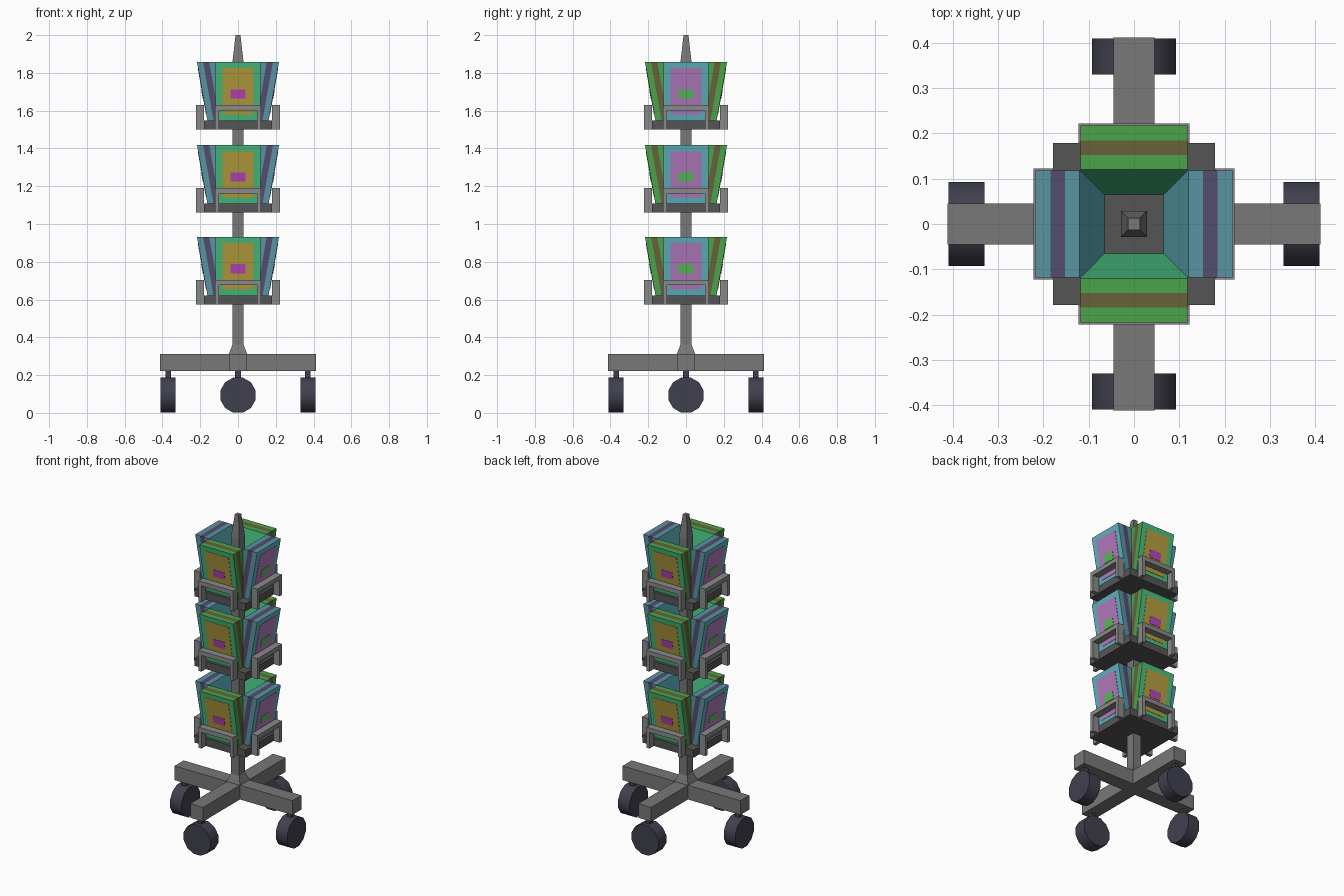
import bpy, bmesh
from math import pi
from mathutils import Matrix, Vector

if "Cube" in bpy.data.objects:
    bpy.data.objects.remove(bpy.data.objects["Cube"])


def material(name, hex_colour):
    m = bpy.data.materials.new(name)
    rgb = [int(hex_colour[i:i + 2], 16) / 255 for i in (0, 2, 4)]
    m.diffuse_color = [((c + 0.055) / 1.055) ** 2.4 for c in rgb] + [1]
    m.use_nodes = True
    m.node_tree.nodes["Principled BSDF"].inputs["Base Color"].default_value = m.diffuse_color
    return m


def finish(name, bm, mats, matrix=Matrix()):
    bmesh.ops.recalc_face_normals(bm, faces=bm.faces)
    bm.transform(matrix)
    me = bpy.data.meshes.new(name)
    bm.to_mesh(me)
    bm.free()
    for m in mats:
        me.materials.append(m)
    ob = bpy.data.objects.new(name, me)
    bpy.context.collection.objects.link(ob)
    return ob


def extrude_profile(name, points, direction, mats, matrix=Matrix()):
    bm = bmesh.new()
    face = bm.faces.new([bm.verts.new(p) for p in points])
    ext = bmesh.ops.extrude_face_region(bm, geom=[face])
    verts = [g for g in ext["geom"] if isinstance(g, bmesh.types.BMVert)]
    bmesh.ops.translate(bm, vec=Vector(direction), verts=verts)
    return finish(name, bm, mats, matrix)


def square_column(name, rings, mats, matrix=Matrix()):
    # stacked square sections: (half width, height)
    bm = bmesh.new()
    loops = [[bm.verts.new((sx * h, sy * h, z)) for sx, sy in
              ((-1, -1), (1, -1), (1, 1), (-1, 1))] for h, z in rings]
    for a, b in zip(loops, loops[1:]):
        for i in range(4):
            j = (i + 1) % 4
            bm.faces.new((a[i], a[j], b[j], b[i]))
    bm.faces.new(loops[0][::-1])
    bm.faces.new(loops[-1])
    return finish(name, bm, mats, matrix)


BOOK_H, LEAN = 0.309, 0.055
INNER, THICK = 0.065, 0.097


def leaning_slab(name, hw, z0, z1, depths, mats, edge_slots, matrix):
    # slab leaning outward, split in layers across its thickness
    bm = bmesh.new()
    rows = []
    for d in depths:
        y0, y1 = (-(INNER + d + LEAN * z / BOOK_H) for z in (z0, z1))
        rows.append([bm.verts.new(p) for p in
                     ((-hw, y0, z0), (hw, y0, z0), (hw, y1, z1), (-hw, y1, z1))])
    for a, b, slot in zip(rows, rows[1:], edge_slots):
        for i in range(4):
            j = (i + 1) % 4
            bm.faces.new((a[i], a[j], b[j], b[i])).material_index = slot
    bm.faces.new(rows[0])
    bm.faces.new(rows[-1])
    return finish(name, bm, mats, matrix)


grey = material("grey_metal", "787878")
rail_grey = material("rail_grey", "8a8a8a")
dark = material("dark_tray", "555555")
rubber = material("wheel_rubber", "40404f")
green_set = [material("green_cover", "4ac080"), material("green_edge", "4ba34b"),
             material("brown_band", "67613a"), material("yellow_panel", "b8a040"),
             material("magenta_label", "b848b8")]
blue_set = [material("cyan_cover", "62b4c2"), material("blue_edge", "5a93a3"),
            material("purple_band", "524d6c"), material("purple_panel", "b47cc0"),
            material("green_label", "5cbc5c")]

# cross base
w, r = 0.045, 0.412
cross = []
for k in range(4):
    rot = Matrix.Rotation(k * pi / 2, 3, 'Z')
    cross += [rot @ Vector(p) for p in
              ((-w, -r, 0.223), (w, -r, 0.223), (w, -w, 0.223))]
extrude_profile("cross_base", cross, (0, 0, 0.09), [grey])

# centre pole with flared foot and tapered tip
square_column("centre_pole", [(0.047, 0.30), (0.047, 0.315), (0.029, 0.362),
                              (0.029, 1.86), (0.013, 2.0)], [grey])

# caster wheels and stems
for k in range(4):
    turn = Matrix.Rotation(k * pi / 2, 4, 'Z')
    place = turn @ Matrix.Translation((0, -0.37, 0.094))
    bm = bmesh.new()
    bmesh.ops.create_cone(bm, cap_ends=True, segments=12, radius1=0.0965,
                          radius2=0.0965, depth=0.08,
                          matrix=Matrix.Rotation(pi / 2, 4, 'X') @ Matrix.Rotation(pi / 12, 4, 'Z'))
    for f in bm.faces:
        f.smooth = len(f.verts) == 4
    for e in bm.edges:
        e.smooth = all(len(f.verts) == 4 for f in e.link_faces)
    finish(f"caster_wheel_{k + 1}", bm, [rubber], place)
    square_column(f"caster_stem_{k + 1}", [(0.015, 0.17), (0.015, 0.23)], [rubber],
                  turn @ Matrix.Translation((0, -0.37, 0)))

# three display tiers
bracket = [(-0.122, 0), (-0.122, 0.13), (0.122, 0.13), (0.122, 0),
           (0.1, 0), (0.1, 0.102), (-0.1, 0.102), (-0.1, 0)]
for t, z in enumerate((0.574, 1.06, 1.5), 1):
    square_column(f"tray_{t}", [(0.179, z), (0.179, z + 0.048)], [dark])
    for k in range(4):
        turn = Matrix.Rotation(k * pi / 2, 4, 'Z')
        tag = f"{t}_{k + 1}"
        mats = blue_set if k % 2 else green_set
        # holding rail in front of each book
        extrude_profile(f"rail_{tag}", [(x, -0.222, h) for x, h in bracket],
                        (0, 0.043, 0), [rail_grey], turn @ Matrix.Translation((0, 0, z)))
        # leaning book with cover panel and label
        lift = turn @ Matrix.Translation((0, 0, z + 0.048))
        third = THICK / 3
        leaning_slab(f"book_{tag}", 0.118, 0, BOOK_H,
                     [0, third, 2 * third, THICK], mats, (1, 2, 1), lift)
        leaning_slab(f"cover_panel_{tag}", 0.083, 0.032, 0.277,
                     [THICK - 0.001, THICK + 0.002], [mats[3]], (0,), lift)
        leaning_slab(f"cover_label_{tag}", 0.04, 0.117, 0.165,
                     [THICK - 0.001, THICK + 0.004], [mats[4]], (0,), lift)
